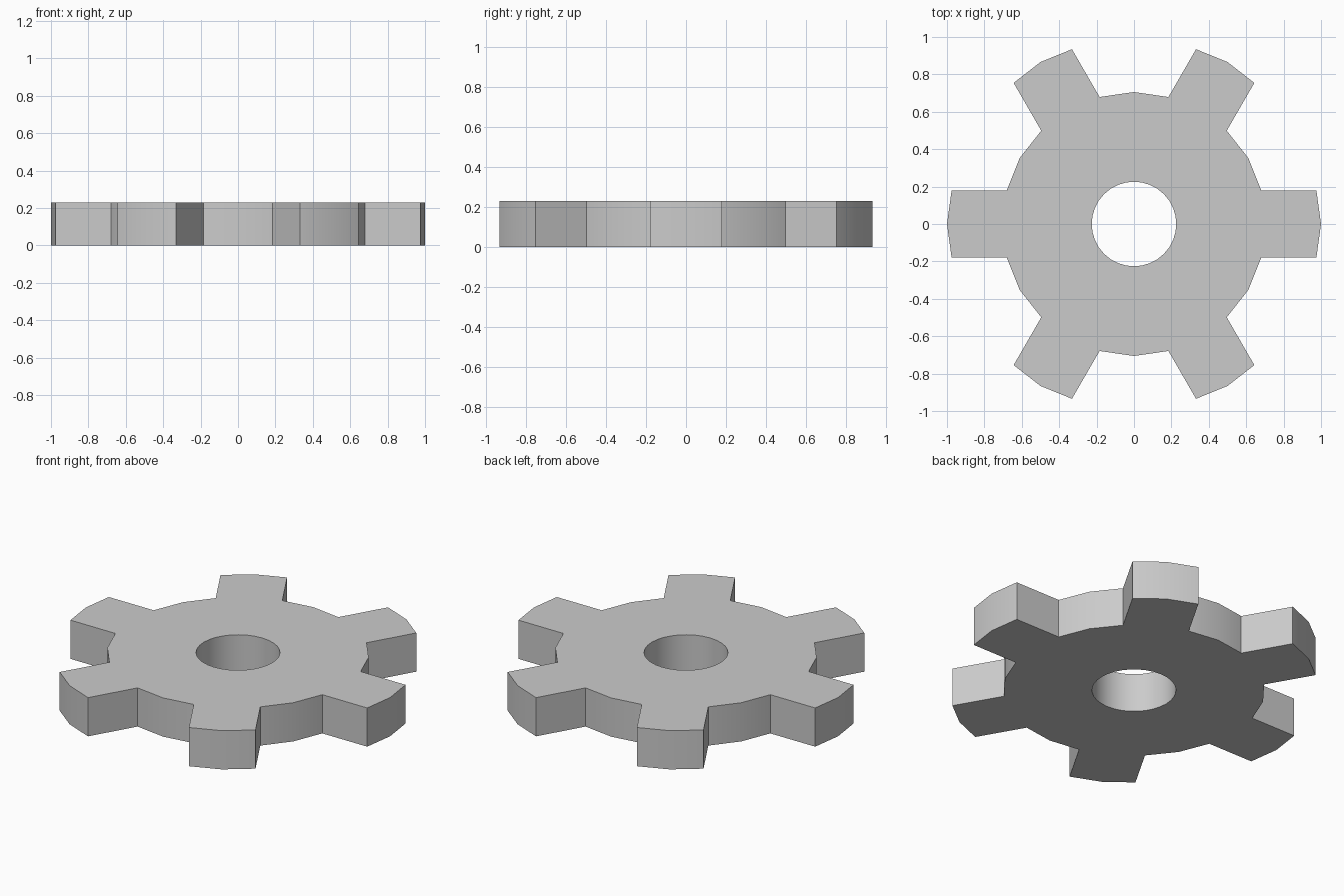
import bpy, bmesh, math
from mathutils import Matrix, Vector

if "Cube" in bpy.data.objects:
    bpy.data.objects.remove(bpy.data.objects["Cube"])

TEETH, HOLE_SIDES = 6, 32
HOLE_R, THICK = 0.226, 0.23

# One tooth plus the valley point that follows it; repeated around the hub
tooth = [(0.68, -0.18), (0.975, -0.18), (1.0, 0.0), (0.975, 0.18), (0.68, 0.18), (0.611, 0.353)]

outline = []
for i in range(TEETH):
    rot = Matrix.Rotation(i * math.tau / TEETH, 3, 'Z')
    outline += [rot @ Vector((x, y, 0)) for x, y in tooth]

hole = [Vector((HOLE_R * math.cos(a), HOLE_R * math.sin(a), 0))
        for a in (math.tau * k / HOLE_SIDES for k in range(HOLE_SIDES))]


def add_loop(bm, points):
    verts = [bm.verts.new(p) for p in points]
    return [bm.edges.new((verts[i - 1], verts[i])) for i in range(len(verts))]


# Fill the flat profile around the bore, then extrude it to thickness
bm = bmesh.new()
edges = add_loop(bm, outline) + add_loop(bm, hole)
bmesh.ops.triangle_fill(bm, edges=edges, use_beauty=True, normal=(0, 0, 1))
ext = bmesh.ops.extrude_face_region(bm, geom=bm.faces[:], use_keep_orig=True)
top = [v for v in ext["geom"] if isinstance(v, bmesh.types.BMVert)]
bmesh.ops.translate(bm, verts=top, vec=(0, 0, THICK))
bmesh.ops.recalc_face_normals(bm, faces=bm.faces[:])

mesh = bpy.data.meshes.new("gear_wheel")
bm.to_mesh(mesh)
bm.free()
gear = bpy.data.objects.new("gear_wheel", mesh)
bpy.context.collection.objects.link(gear)

# Smooth the bore and shallow rim bends, keep the corners sharp
bpy.context.view_layer.objects.active = gear
gear.select_set(True)
bpy.ops.object.shade_smooth_by_angle(angle=math.radians(30))
